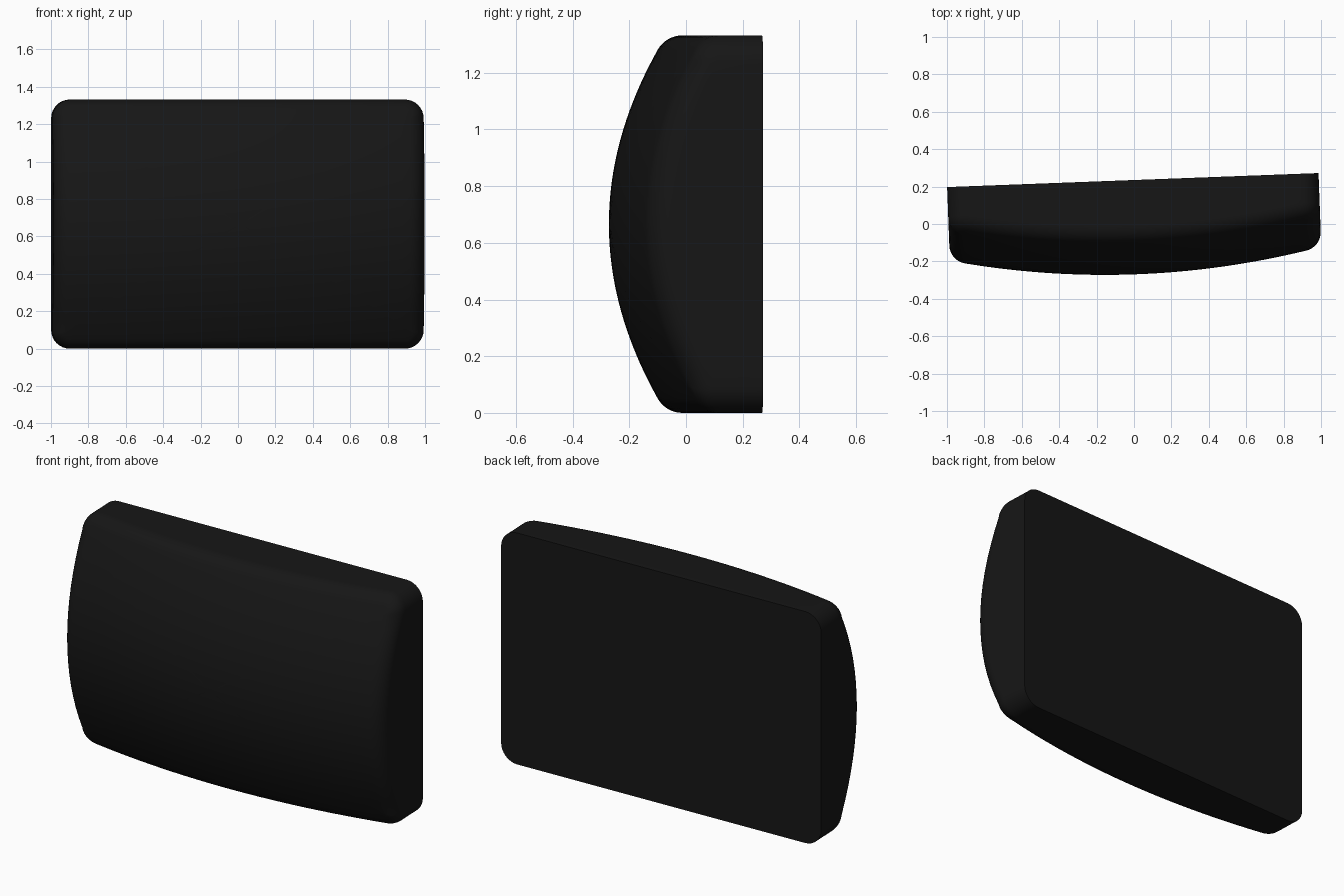
import bpy, bmesh, math
from mathutils import Matrix, Vector

if "Cube" in bpy.data.objects:
    bpy.data.objects.remove(bpy.data.objects["Cube"])

W, H = 0.9935, 0.666        # half width, half height
R = 0.10                    # corner and front edge radius
BACK, FRONT = 0.235, -0.269
KX, KZ = 0.111, 0.455       # front bulge in x and z

def bulge(x, z):
    return FRONT + KX * x * x + KZ * z * z

# Rounded rectangle outline: (point, outward normal)
outline = []
corners = [(1, 1), (-1, 1), (-1, -1), (1, -1)]
for i, (sx, sz) in enumerate(corners):
    c = Vector((sx * (W - R), sz * (H - R)))
    for k in range(9):
        a = math.radians(90 * i + 90 * k / 8)
        n = Vector((math.cos(a), math.sin(a)))
        outline.append((c + n * R, n))
    nx, nz = corners[(i + 1) % 4]
    end = Vector((nx * (W - R), nz * (H - R))) + n * R
    start = outline[-1][0]
    steps = 24 if i % 2 == 0 else 16
    for k in range(1, steps):
        outline.append((start.lerp(end, k / steps), n))

bm = bmesh.new()
FIL, RINGS = 8, 20
columns = []
for p, n in outline:
    # fillet of radius R tangent to the side wall and the bulged front
    d = 0.06
    for _ in range(6):
        q = p - n * d
        s = 2 * KX * q.x * n.x + 2 * KZ * q.y * n.y
        ang = math.atan(s)
        d = R * (1 - math.sin(ang))
    q = p - n * d
    cy = bulge(q.x, q.y) + R * math.cos(ang)
    col = [bm.verts.new((p.x, BACK, p.y))]
    for k in range(FIL + 1):
        t = (math.pi / 2 - ang) * k / FIL
        w = p - n * (R - R * math.cos(t))
        col.append(bm.verts.new((w.x, cy - R * math.sin(t), w.y)))
    # bulged front, drawn in towards the middle
    for k in range(1, RINGS):
        w = q * (1 - k / RINGS)
        col.append(bm.verts.new((w.x, bulge(w.x, w.y), w.y)))
    columns.append(col)

middle = bm.verts.new((0, FRONT, 0))
for i, a in enumerate(columns):
    b = columns[(i + 1) % len(columns)]
    for k in range(len(a) - 1):
        bm.faces.new((a[k], a[k + 1], b[k + 1], b[k]))
    bm.faces.new((a[-1], middle, b[-1]))
bm.faces.new([c[0] for c in columns])   # flat back
bmesh.ops.recalc_face_normals(bm, faces=bm.faces)

# Slight turn about z, then stand on the ground
bm.transform(Matrix.Translation((0.0025, 0, H)) @ Matrix.Rotation(math.radians(2.16), 4, 'Z'))
mesh = bpy.data.meshes.new("cushion_block")
bm.to_mesh(mesh)
bm.free()
obj = bpy.data.objects.new("cushion_block", mesh)
bpy.context.collection.objects.link(obj)

mat = bpy.data.materials.new("black")
mat.diffuse_color = (0.008, 0.008, 0.008, 1)
mat.use_nodes = True
mat.node_tree.nodes["Principled BSDF"].inputs["Base Color"].default_value = mat.diffuse_color
mesh.materials.append(mat)
bpy.context.view_layer.objects.active = obj
obj.select_set(True)
bpy.ops.object.shade_smooth_by_angle(angle=math.radians(35))
